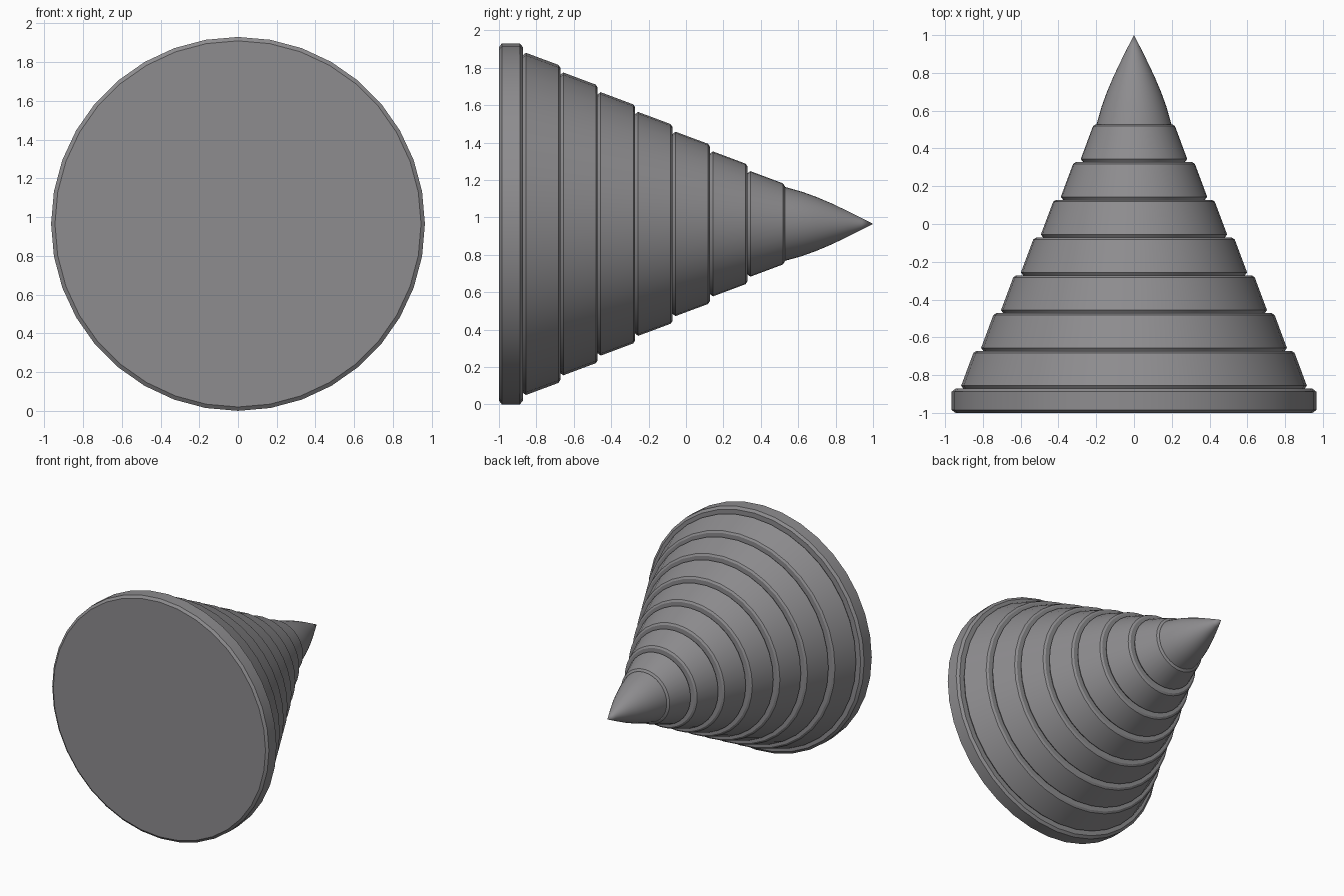
import bpy, bmesh, math

if "Cube" in bpy.data.objects:
    bpy.data.objects.remove(bpy.data.objects["Cube"])

SEG = 36
AXIS_Z = 0.965

grey = bpy.data.materials.new("mid grey")
grey.diffuse_color = (0.27, 0.265, 0.275, 1)
grey.use_nodes = True
grey.node_tree.nodes["Principled BSDF"].inputs["Base Color"].default_value = grey.diffuse_color


def lathe(name, profile):
    """Spin (y, radius) points round the lengthwise axis."""
    bm = bmesh.new()
    loops = []
    for y, r in profile:
        if r == 0:
            loops.append([bm.verts.new((0, y, AXIS_Z))])
        else:
            loops.append([bm.verts.new((r * math.cos(2 * math.pi * i / SEG), y,
                                        AXIS_Z + r * math.sin(2 * math.pi * i / SEG)))
                          for i in range(SEG)])
    for a, b in zip(loops, loops[1:]):
        for i in range(SEG):
            j = (i + 1) % SEG
            face = [a[i % len(a)], a[j % len(a)], b[j % len(b)], b[i % len(b)]]
            bm.faces.new(list(dict.fromkeys(face)))
    # flat caps on open ends
    for loop in (loops[0], loops[-1]):
        if len(loop) > 1:
            bm.faces.new(loop)
    bmesh.ops.recalc_face_normals(bm, faces=bm.faces)
    mesh = bpy.data.meshes.new(name)
    bm.to_mesh(mesh)
    bm.free()
    mesh.materials.append(grey)
    obj = bpy.data.objects.new(name, mesh)
    bpy.context.collection.objects.link(obj)
    bpy.ops.object.select_all(action='DESELECT')
    obj.select_set(True)
    bpy.context.view_layer.objects.active = obj
    bpy.ops.object.shade_smooth_by_angle(angle=math.radians(30))
    return obj


# wide base disc with bevelled rims
lathe("base_disc", [(-1, 0.945), (-0.985, 0.965), (-0.888, 0.965), (-0.872, 0.945)])

# seven tapered rings stepping down in size
for k in range(7):
    y = -0.872 + 0.2 * k
    r = 0.915 - 0.1055 * k
    lathe(f"ring_{k + 1}", [(y, r - 0.012), (y + 0.016, r), (y + 0.19, r - 0.065),
                            (y + 0.2, r - 0.08)])

# slightly bulging pointed tip
lathe("tip", [(0.528, 0.198), (0.62, 0.172), (0.7, 0.143), (0.78, 0.109),
              (0.87, 0.066), (0.94, 0.031), (1.0, 0)])
